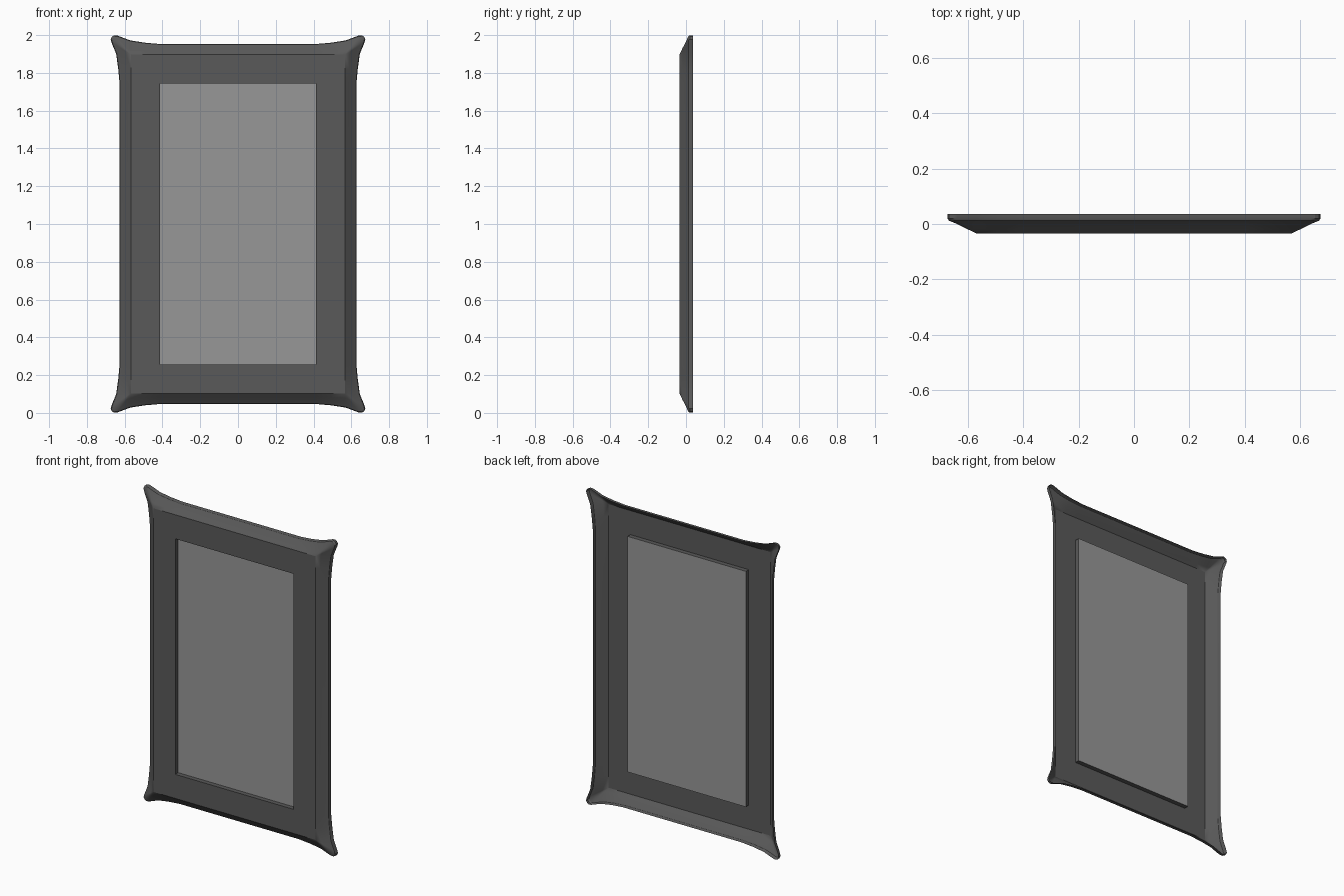
import bpy, bmesh, math

cube = bpy.data.objects.get("Cube")
if cube:
    bpy.data.objects.remove(cube, do_unlink=True)


def material(name, value):
    m = bpy.data.materials.new(name)
    m.use_nodes = True
    colour = (value, value, value, 1)
    m.diffuse_color = colour
    m.node_tree.nodes["Principled BSDF"].inputs["Base Color"].default_value = colour
    return m


def make_object(name, bm, mat):
    mesh = bpy.data.meshes.new(name)
    bm.to_mesh(mesh)
    bm.free()
    mesh.materials.append(mat)
    ob = bpy.data.objects.new(name, mesh)
    bpy.context.collection.objects.link(ob)
    return ob


def clamp(p, half):
    return [max(-h, min(h, c)) for c, h in zip(p, half)]


CENTRE_Z = 1.0
FACE = (0.567, 0.897)      # half size of the flat front
OPENING = (0.414, 0.745)   # half size of the window
FRONT_Y, PANE_Y = -0.035, -0.006

# Outer outline: one flared corner, mirrored into all four
corner = [(0.627, 0.745), (0.634, 0.82), (0.645, 0.9), (0.67, 0.962),
          (0.674, 0.978), (0.668, 0.992), (0.655, 0.999), (0.64, 0.998),
          (0.57, 0.972), (0.495, 0.96), (0.414, 0.953)]
outline = []
for sx, sz in ((1, 1), (-1, 1), (-1, -1), (1, -1)):
    pts = [(x * sx, z * sz) for x, z in corner]
    outline += pts if sx * sz > 0 else pts[::-1]

# Rim profile from the back edge to the flat front: (flare, depth)
rim = [(1, 0.036), (1, 0.02), (0.95, 0.012), (0.72, 0.002), (0.32, -0.019), (0, FRONT_Y)]

# Loft the hollow shell inward: rim, flat front, window reveal
rings = []
for t, y in rim:
    ring = []
    for p in outline:
        q = clamp(p, FACE)
        ring.append((q[0] + (p[0] - q[0]) * t, y, q[1] + (p[1] - q[1]) * t))
    rings.append(ring)
for y in (FRONT_Y, PANE_Y):
    rings.append([(q[0], y, q[1]) for q in (clamp(p, OPENING) for p in outline)])

bm = bmesh.new()
loops = [[bm.verts.new((x, y, z + CENTRE_Z)) for x, y, z in r] for r in rings]
n = len(outline)
for a, b in zip(loops, loops[1:]):
    for i in range(n):
        j = (i + 1) % n
        bm.faces.new((a[i], b[i], b[j], a[j]))
bmesh.ops.remove_doubles(bm, verts=bm.verts, dist=0.0005)
bmesh.ops.dissolve_degenerate(bm, edges=bm.edges, dist=0.0001)
bmesh.ops.recalc_face_normals(bm, faces=bm.faces)
flat = max(bm.faces, key=lambda f: f.calc_area())
if flat.normal.y > 0:
    bmesh.ops.reverse_faces(bm, faces=bm.faces)
frame = make_object("frame_shell", bm, material("dark grey", 0.1))

bpy.context.view_layer.objects.active = frame
frame.select_set(True)
bpy.ops.object.shade_smooth_by_angle(angle=math.radians(30))

# Recessed pane
bm = bmesh.new()
w, h = OPENING
bm.faces.new([bm.verts.new((x, PANE_Y, z + CENTRE_Z))
              for x, z in ((-w, -h), (w, -h), (w, h), (-w, h))])
make_object("window_pane", bm, material("light grey", 0.31))
